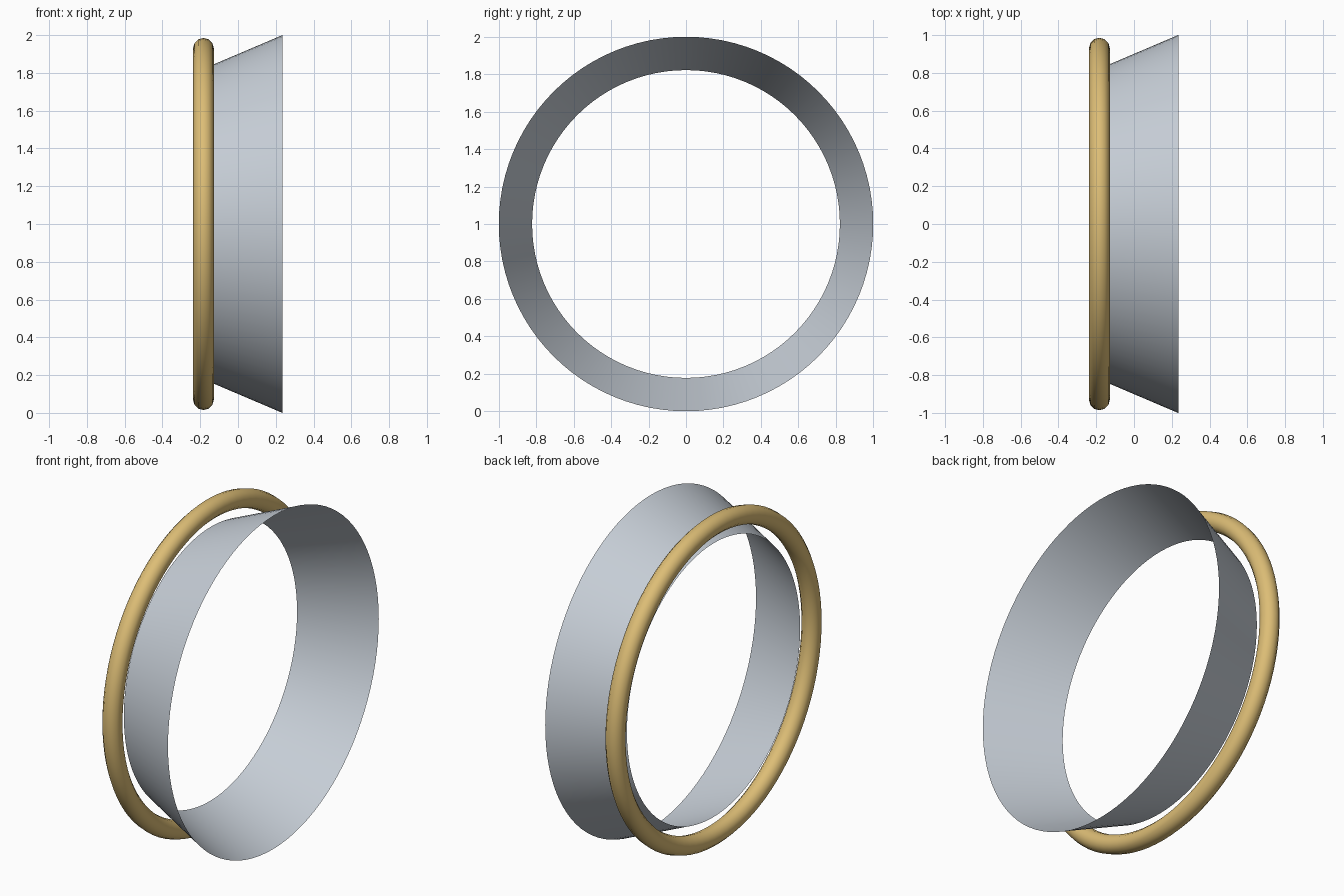
import bpy, math

cube = bpy.data.objects.get("Cube")
if cube:
    bpy.data.objects.remove(cube, do_unlink=True)

SEGMENTS = 96


def make_material(name, rgb):
    mat = bpy.data.materials.new(name)
    mat.use_nodes = True
    color = (*rgb, 1.0)
    mat.diffuse_color = color
    mat.node_tree.nodes["Principled BSDF"].inputs["Base Color"].default_value = color
    return mat


def revolve(name, profile, mat, closed):
    """Turn an (x, radius) profile around the horizontal x axis at z = 1."""
    n = len(profile)
    verts, faces = [], []
    for s in range(SEGMENTS):
        a = math.tau * s / SEGMENTS
        verts += [(x, r * math.sin(a), r * math.cos(a)) for x, r in profile]
    for s in range(SEGMENTS):
        a, b = s * n, (s + 1) % SEGMENTS * n
        for i in range(n if closed else n - 1):
            j = (i + 1) % n
            faces.append((a + i, a + j, b + j, b + i))
    mesh = bpy.data.meshes.new(name)
    mesh.from_pydata(verts, [], faces)
    mesh.materials.append(mat)
    mesh.shade_smooth()
    obj = bpy.data.objects.new(name, mesh)
    obj.location.z = 1.0
    bpy.context.collection.objects.link(obj)
    return obj


steel = make_material("pale_steel", (0.58, 0.63, 0.69))
gold = make_material("soft_gold", (0.72, 0.51, 0.18))

# Thin open flared band
revolve("flared_band", [(-0.183, 0.822), (0.235, 1.0)], steel, False)

# Round ring encircling the narrow end of the band
SIDES = 12
tube = [(-0.183 - 0.055 * math.cos(math.tau * k / SIDES),
         0.93 + 0.055 * math.sin(math.tau * k / SIDES)) for k in range(SIDES)]
revolve("rim_ring", tube, gold, True)
